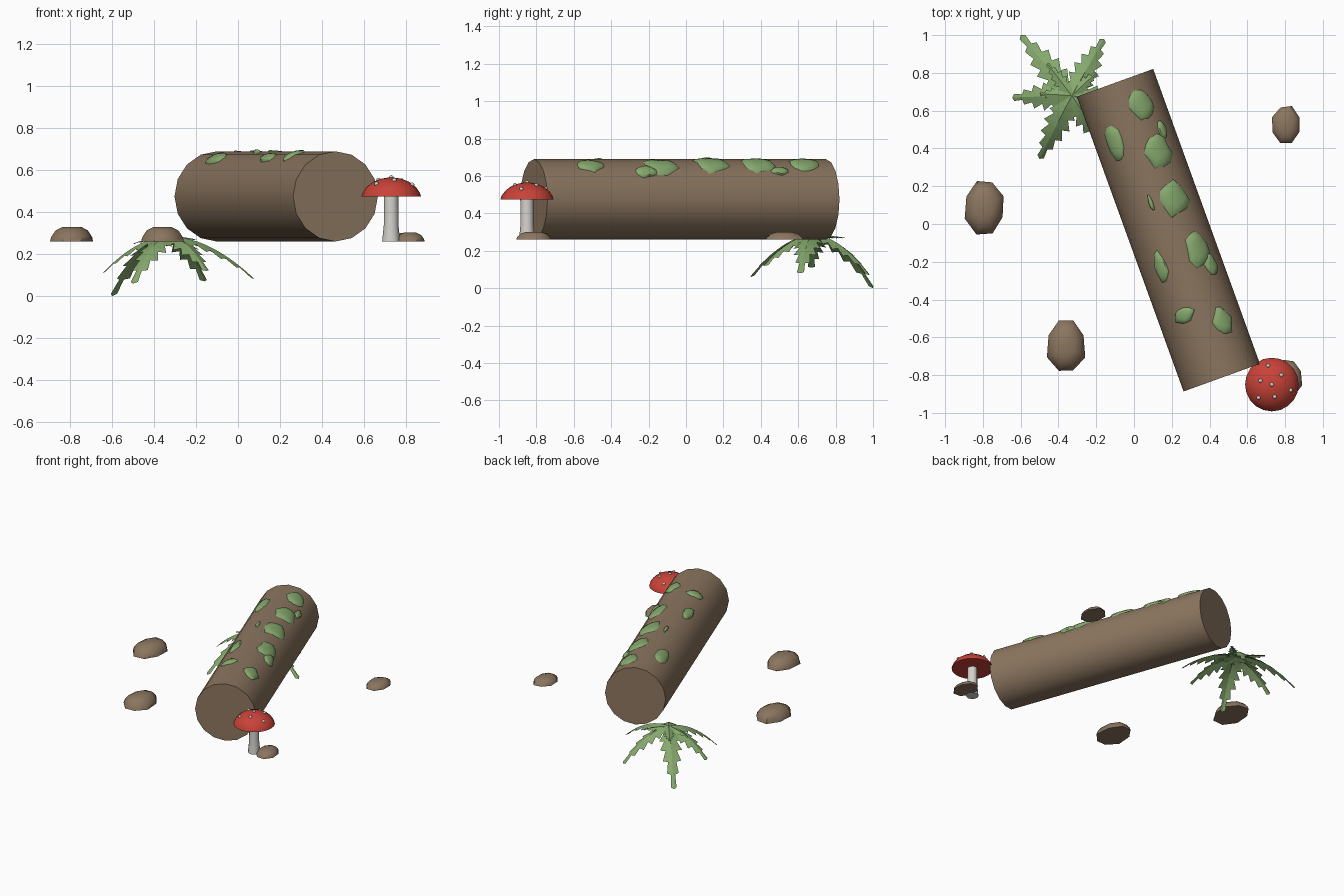
import bpy, bmesh, math, random
from mathutils import Vector

random.seed(4)
cube = bpy.data.objects.get("Cube")
if cube:
    bpy.data.objects.remove(cube, do_unlink=True)


def material(name, rgb):
    m = bpy.data.materials.new(name)
    m.use_nodes = True
    m.diffuse_color = (*rgb, 1)
    m.node_tree.nodes["Principled BSDF"].inputs["Base Color"].default_value = (*rgb, 1)
    return m


BROWN = material("bark brown", (0.26, 0.18, 0.115))
GREEN = material("leaf green", (0.24, 0.40, 0.155))
RED = material("cap red", (0.58, 0.055, 0.04))
PALE = material("stem white", (0.66, 0.64, 0.60))

GROUND = 0.26


def finish(name, bm, mat, smooth=None, fix_normals=True):
    if fix_normals:
        bmesh.ops.recalc_face_normals(bm, faces=bm.faces)
    me = bpy.data.meshes.new(name)
    bm.to_mesh(me)
    bm.free()
    me.materials.append(mat)
    ob = bpy.data.objects.new(name, me)
    bpy.context.collection.objects.link(ob)
    if smooth:
        bpy.ops.object.select_all(action='DESELECT')
        ob.select_set(True)
        bpy.context.view_layer.objects.active = ob
        bpy.ops.object.shade_smooth_by_angle(angle=math.radians(smooth))
    return ob


def loft(name, rings, mat, smooth, caps=True):
    """Join rings of points, closing both ends."""
    bm = bmesh.new()
    loops = [[bm.verts.new(p) for p in ring] for ring in rings]
    n = len(loops[0])
    for a, b in zip(loops, loops[1:]):
        for i in range(n):
            j = (i + 1) % n
            bm.faces.new((a[i], a[j], b[j], b[i]))
    if caps:
        bm.faces.new(loops[0][::-1])
        bm.faces.new(loops[-1])
    return finish(name, bm, mat, smooth)


def turned(name, x, y, profile, sides, mat, smooth=40):
    """Turn an (r, z) profile round a vertical axis."""
    rings = [[(x + r * math.cos(i * math.tau / sides),
               y + r * math.sin(i * math.tau / sides), z) for i in range(sides)]
             for r, z in profile]
    return loft(name, rings, mat, smooth)


# Fallen log
R = 0.215
LOG = Vector((0.182, -0.033, GROUND + R))
TILT = math.radians(19.9)
ALONG = Vector((math.sin(TILT), -math.cos(TILT), 0))
ACROSS = Vector((math.cos(TILT), math.sin(TILT), 0))
UP = Vector((0, 0, 1))


def on_log(s, phi, r):
    return LOG + ALONG * s + (ACROSS * math.sin(phi) + UP * math.cos(phi)) * r


loft("log", [[on_log(s, i * math.tau / 16, R) for i in range(16)]
             for s in (-0.83, 0.83)], BROWN, 40)


# Moss patches wrapped over the top of the log: x, y, half length, half width
def moss(name, x, y, half_len, half_wid):
    d = Vector((x, y, 0)) - LOG
    s0, phi0 = d.dot(ALONG), math.asin(d.dot(ACROSS) / R)
    spread = half_wid / (R * math.cos(phi0))
    sides = 11
    shape = [random.uniform(0.78, 1.12) for _ in range(sides)]
    bm = bmesh.new()
    loops = []
    for k, lift in ((1, -0.004), (0.85, 0.007), (0.45, 0.011)):
        loops.append([bm.verts.new(on_log(
            s0 + half_len * k * w * math.cos(i * math.tau / sides),
            phi0 + spread * k * w * math.sin(i * math.tau / sides), R + lift))
            for i, w in enumerate(shape)])
    top = bm.verts.new(on_log(s0, phi0, R + 0.012))
    for i in range(sides):
        j = (i + 1) % sides
        for a, b in zip(loops, loops[1:]):
            bm.faces.new((a[j], a[i], b[i], b[j]))
        bm.faces.new((loops[-1][j], loops[-1][i], top))
    finish(name, bm, GREEN, 50)


patches = [(0.05, 0.63, 0.09, 0.07), (-0.10, 0.42, 0.10, 0.05),
           (0.13, 0.39, 0.09, 0.08), (0.15, 0.50, 0.05, 0.02),
           (0.22, 0.14, 0.10, 0.085), (0.09, 0.11, 0.05, 0.012),
           (0.34, -0.13, 0.11, 0.065), (0.41, -0.21, 0.06, 0.03),
           (0.14, -0.23, 0.09, 0.04), (0.26, -0.485, 0.05, 0.06),
           (0.475, -0.515, 0.085, 0.05)]
for n, p in enumerate(patches):
    moss(f"moss_patch_{n + 1}", *p)


# Toadstool
MX, MY = 0.73, -0.85
CAP = [(0.142, 0.475), (0.137, 0.492), (0.118, 0.520), (0.085, 0.545),
       (0.045, 0.560), (0.012, 0.565)]
turned("toadstool_stem", MX, MY, [(0.043, GROUND), (0.035, 0.34), (0.034, 0.49)], 12, PALE)
turned("toadstool_cap", MX, MY, CAP, 20, RED)


def cap_height(r):
    for (r0, z0), (r1, z1) in zip(CAP, CAP[1:]):
        if r1 <= r <= r0:
            return z0 + (z1 - z0) * (r0 - r) / (r0 - r1)
    return CAP[-1][1]


spots = [(0, 0), (-0.02, 0.10), (0.05, 0.05), (-0.06, 0.02),
         (-0.07, -0.07), (0.015, -0.065), (0.10, -0.03)]
for n, (dx, dy) in enumerate(spots):
    bm = bmesh.new()
    bmesh.ops.create_icosphere(bm, subdivisions=2, radius=0.011)
    bmesh.ops.translate(bm, vec=(MX + dx, MY + dy, cap_height(math.hypot(dx, dy))),
                        verts=bm.verts)
    finish(f"cap_spot_{n + 1}", bm, PALE, 60)


# Stones: x, y, half width, half depth, height
def stone(name, x, y, rx, ry, h):
    sides = 8
    wob = [random.uniform(0.92, 1.06) for _ in range(sides)]
    rings = []
    for k, z in ((1, 0), (0.95, 0.3), (0.75, 0.75), (0.42, 1)):
        rings.append([(x + rx * k * w * math.cos((i + 0.5) * math.tau / sides) * 1.05,
                       y + ry * k * w * math.sin((i + 0.5) * math.tau / sides) * 1.05,
                       GROUND + h * z) for i, w in enumerate(wob)])
    loft(name, rings, BROWN, 45)


stones = [(-0.79, 0.09, 0.105, 0.145, 0.07), (-0.36, -0.645, 0.10, 0.145, 0.07),
          (0.805, 0.525, 0.073, 0.097, 0.04), (0.82, -0.815, 0.07, 0.095, 0.042)]
for n, s in enumerate(stones):
    stone(f"stone_{n + 1}", *s)


# Fern: drooping toothed fronds, folded along the midrib
ROOT = Vector((-0.33, 0.68, 0.285))


def frond(name, tip, half_wid):
    out = Vector(tip) - ROOT
    side = Vector((-out.y, out.x, 0)).normalized()

    def mid(u):
        return ROOT + Vector((out.x * u, out.y * u, out.z * u ** 1.9))

    bm = bmesh.new()
    teeth = 6
    rows = []
    for k in range(teeth * 2):
        u = k / (teeth * 2)
        wide = k % 2 == 1
        w = half_wid * (0.25 + 0.75 * math.sin(math.pi * min(1, u + 0.12) ** 0.9))
        w *= 1.1 if wide else 0.6
        edge = mid(min(1, u + (0.05 if wide else 0))) - UP * w * 0.35
        rows.append((bm.verts.new(edge + side * w), bm.verts.new(mid(u)),
                     bm.verts.new(edge - side * w)))
    for a, b in zip(rows, rows[1:]):
        bm.faces.new((a[1], b[1], b[0], a[0]))
        bm.faces.new((a[2], b[2], b[1], a[1]))
    end = bm.verts.new(mid(1))
    bm.faces.new((rows[-1][1], end, rows[-1][0]))
    bm.faces.new((rows[-1][2], end, rows[-1][1]))
    for f in bm.faces:
        f.normal_update()
        if f.normal.z < 0:
            f.normal_flip()
    finish(name, bm, GREEN, fix_normals=False)


tips = [(-0.60, 1.0, 0.0), (-0.16, 0.98, 0.07), (-0.645, 0.67, 0.11),
        (-0.50, 0.345, 0.06), (0.08, 0.61, 0.08), (-0.15, 0.42, 0.12)]
for n, t in enumerate(tips):
    frond(f"fern_frond_{n + 1}", t, 0.07)
small = [(-0.46, 0.85, 0.27), (-0.50, 0.69, 0.25), (-0.20, 0.80, 0.27)]
for n, t in enumerate(small):
    frond(f"fern_young_frond_{n + 1}", t, 0.04)
